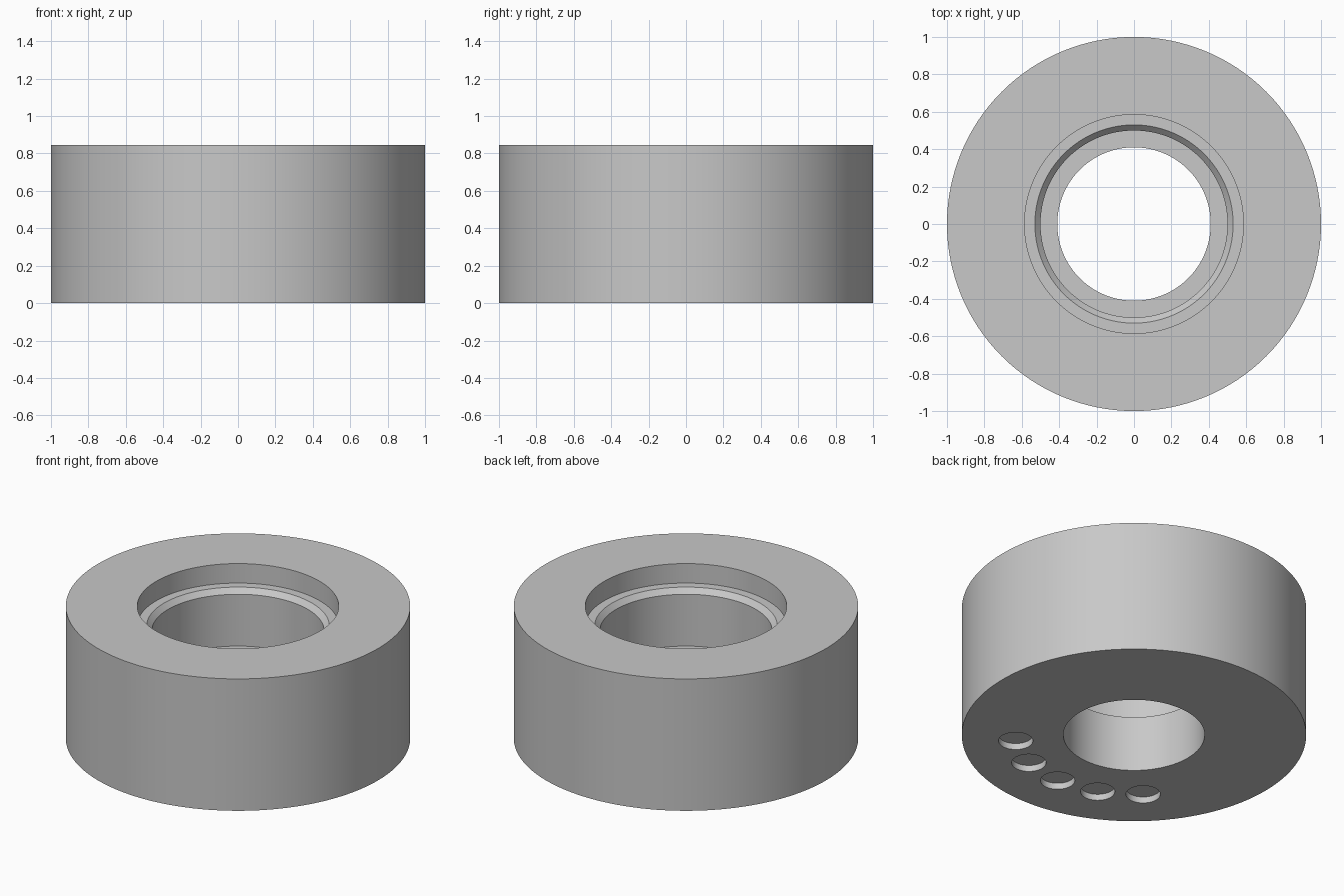
import bpy
import bmesh
from math import radians, cos, sin, tau
from mathutils import Matrix, Vector

SEGMENTS = 128
HEIGHT = 0.845
FLOOR = 0.356

cube = bpy.data.objects.get("Cube")
if cube:
    bpy.data.objects.remove(cube, do_unlink=True)

# Plain grey material
grey = bpy.data.materials.new("light grey")
grey.use_nodes = True
colour = (0.58, 0.58, 0.58, 1.0)
grey.diffuse_color = colour
grey.node_tree.nodes["Principled BSDF"].inputs["Base Color"].default_value = colour


def make_object(name, bm):
    bmesh.ops.recalc_face_normals(bm, faces=bm.faces[:])
    mesh = bpy.data.meshes.new(name)
    bm.to_mesh(mesh)
    bm.free()
    mesh.materials.append(grey)
    obj = bpy.data.objects.new(name, mesh)
    bpy.context.collection.objects.link(obj)
    return obj


# Ring body: closed (radius, height) section turned about z
section = [
    (0.41, 0), (1.0, 0), (1.0, HEIGHT), (0.585, HEIGHT),   # outside and top
    (0.585, HEIGHT - 0.125), (0.53, HEIGHT - 0.125),       # upper recess
    (0.50, HEIGHT - 0.157), (0.50, FLOOR), (0.41, FLOOR),  # chamfer, bore, step
]
bm = bmesh.new()
verts = [bm.verts.new((r, 0, z)) for r, z in section]
edges = [bm.edges.new((a, b)) for a, b in zip(verts, verts[1:] + verts[:1])]
bmesh.ops.spin(bm, geom=verts + edges, cent=(0, 0, 0), axis=(0, 0, 1),
               angle=tau, steps=SEGMENTS, use_merge=True)
bmesh.ops.remove_doubles(bm, verts=bm.verts[:], dist=0.0001)
ring = make_object("ring_body", bm)

# Five shallow round pockets in an arc on the underside
bm = bmesh.new()
for i in range(-2, 3):
    angle = radians(-90 + 22.2 * i)
    spot = Vector((cos(angle), sin(angle), 0)) * 0.69
    bmesh.ops.create_cone(bm, cap_ends=True, segments=48, radius1=0.1,
                          radius2=0.1, depth=0.08,
                          matrix=Matrix.Translation(spot))
cutter = make_object("pocket_cutter", bm)
cutter.hide_render = True

# Cut the pockets, then drop the cutter
bpy.ops.object.select_all(action='DESELECT')
bpy.context.view_layer.objects.active = ring
ring.select_set(True)
cut = ring.modifiers.new("pockets", 'BOOLEAN')
cut.operation = 'DIFFERENCE'
cut.solver = 'EXACT'
cut.object = cutter
bpy.ops.object.modifier_apply(modifier=cut.name)
bpy.data.objects.remove(cutter, do_unlink=True)

bpy.ops.object.shade_smooth_by_angle(angle=radians(25))
